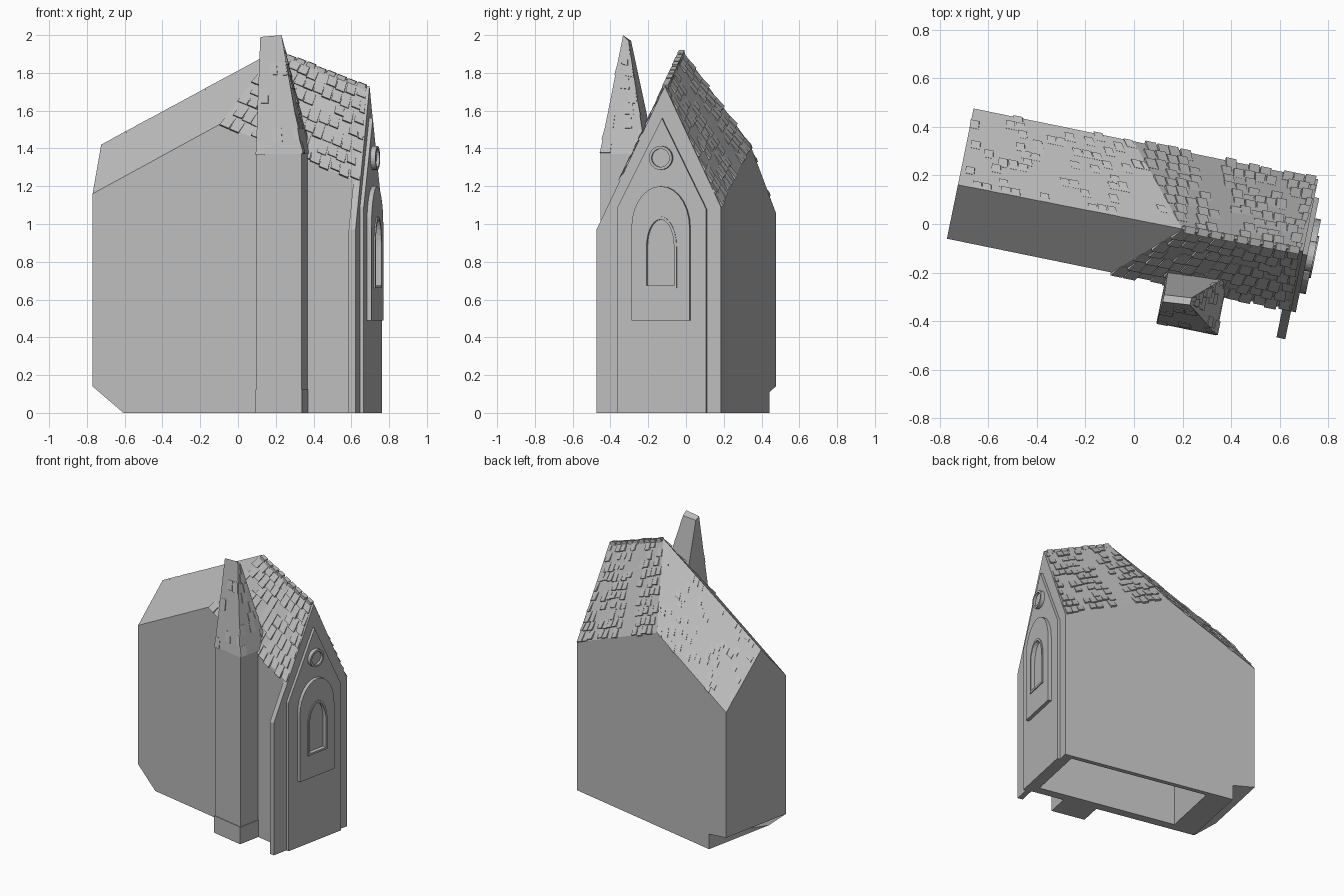
import bpy, bmesh, math, random
from mathutils import Vector, Matrix

random.seed(4)
TURN = math.radians(-11.6)  # the building stands at a slight angle

cube = bpy.data.objects.get("Cube")
if cube:
    bpy.data.objects.remove(cube, do_unlink=True)

stone = bpy.data.materials.new("grey_stone")
stone.use_nodes = True
GREY = (0.5, 0.5, 0.5, 1)
stone.diffuse_color = GREY
stone.node_tree.nodes["Principled BSDF"].inputs["Base Color"].default_value = GREY


def finish(name, bm):
    bmesh.ops.recalc_face_normals(bm, faces=bm.faces)
    mesh = bpy.data.meshes.new(name)
    bm.to_mesh(mesh)
    bm.free()
    mesh.materials.append(stone)
    obj = bpy.data.objects.new(name, mesh)
    obj.rotation_euler.z = TURN
    bpy.context.collection.objects.link(obj)
    return obj


def slab(name, outline, u0, u1):
    """Extrude a (v, z) outline along the length of the building."""
    bm = bmesh.new()
    face = bm.faces.new([bm.verts.new((u0, v, z)) for v, z in outline])
    new = bmesh.ops.extrude_face_region(bm, geom=[face])["geom"]
    bmesh.ops.translate(bm, vec=(u1 - u0, 0, 0),
                        verts=[g for g in new if isinstance(g, bmesh.types.BMVert)])
    return finish(name, bm)


def box(name, u0, u1, v0, v1, z0, z1):
    return slab(name, [(v0, z0), (v1, z0), (v1, z1), (v0, z1)], u0, u1)


def arch(mid, half, bottom, spring, top, steps=14):
    pts = [(mid - half, bottom), (mid + half, bottom)]
    for i in range(steps + 1):
        a = math.pi * i / steps
        pts.append((mid + half * math.cos(a), spring + (top - spring) * math.sin(a)))
    return pts


def cut(obj, cutter):
    cutter.hide_render = True
    cutter.hide_viewport = True
    cutter.display_type = 'WIRE'
    mod = obj.modifiers.new("cut", 'BOOLEAN')
    mod.operation = 'DIFFERENCE'
    mod.solver = 'EXACT'
    mod.object = cutter


# Main body: two side walls that peak in the middle, joined by the roof planes
FRONT, BACK, LOW, HIGH = -0.214, 0.333, -0.742, 0.70
front_wall = [(LOW, .14), (-.575, 0), (HIGH, 0), (HIGH, 1.22), (-.05, 1.53), (LOW, 1.16)]
back_wall = [(LOW, .14), (-.575, .11), (-.575, 0), (HIGH, 0), (HIGH, 1.09), (-.07, 1.42), (LOW, 1.06)]
ridge = [Vector((LOW, .012, 1.42)), Vector((.2, .02, 1.92)), Vector((.69, .03, 1.73))]
bm = bmesh.new()
f = [bm.verts.new((u, FRONT, z)) for u, z in front_wall]
b = [bm.verts.new((u, BACK, z)) for u, z in back_wall]
r = [bm.verts.new(p) for p in ridge]
for loop in (f, b, (f[5], f[4], r[1], r[0]), (f[4], f[3], r[2], r[1]),
             (b[6], b[5], r[1], r[0]), (b[5], b[4], r[2], r[1]),
             (f[0], f[5], r[0], b[6], b[0]), (f[2], f[3], r[2], b[4], b[3]),
             (f[0], f[1], b[1], b[0]), (f[1], b[2], b[1]), (f[1], f[2], b[3], b[2])):
    bm.faces.new(loop)
front_left = [f[i].co.copy() for i in (5, 4)] + [ridge[1], ridge[0]]
front_right = [f[i].co.copy() for i in (4, 3)] + [ridge[2], ridge[1]]
back_left = [b[i].co.copy() for i in (6, 5)] + [ridge[1], ridge[0]]
back_right = [b[i].co.copy() for i in (5, 4)] + [ridge[2], ridge[1]]
body = finish("body", bm)
cut(body, box("hollow_cutter", -.39, .64, -.15, .30, -.1, 1.0))

# Gable end: wide thin wall with a fin, then the raised facade
MID = 0.016
slab("gable_wall", [(-.339, 0), (-.339, .97), (.03, 1.73), (BACK, 1.09), (BACK, 0)], .668, .705)
slab("facade", [(-.222, 0), (-.222, 1.09), (.018, 1.56), (.257, 1.08), (.257, 0)], .69, .725)

# Arched window with a recessed pane
frame = slab("window_frame", arch(MID, .157, .49, .98, 1.2), .71, .75)
cut(frame, slab("pane_cutter", arch(MID, .088, .66, .88, 1.04), .728, .8))
rim = slab("window_rim", arch(MID, .088, .66, .88, 1.04), .72, .757)
cut(rim, slab("rim_cutter", arch(MID, .074, .674, .88, 1.024), .728, .8))


# Round opening above the window
def disc(radius):
    return [(MID + radius * math.cos(i * math.tau / 24), 1.35 + radius * math.sin(i * math.tau / 24))
            for i in range(24)]


ring = slab("round_window", disc(.063), .71, .752)
cut(ring, slab("round_cutter", disc(.048), .735, .8))

# Side tower with plinth and leaning spire
box("tower", .178, .42, -.375, -.15, 0, 1.39)
box("tower_plinth", .172, .423, -.381, -.15, 0, .125)
base = [Vector((.174, -.379, 1.37)), Vector((.424, -.379, 1.37)),
        Vector((.424, -.13, 1.37)), Vector((.174, -.13, 1.37))]
tip = [Vector((.18, -.29, 1.99)), Vector((.293, -.28, 2)),
       Vector((.293, -.25, 1.97)), Vector((.18, -.26, 1.97))]
bm = bmesh.new()
lo, hi = [[bm.verts.new(p) for p in ring_pts] for ring_pts in (base, tip)]
bm.faces.new(lo)
bm.faces.new(hi)
for i in range(4):
    j = (i + 1) % 4
    bm.faces.new((lo[i], lo[j], hi[j], hi[i]))
finish("spire", bm)


# Shingles: small wedges, thick at the lower end, in staggered rows
def shingles(name, quad, rows, width, density, lift=.012, bare=(2, 2)):
    a, b, c, d = quad
    normal = (b - a).cross(d - a).normalized()
    centre = Vector((.1, .06, .8))
    if normal.dot(a - centre) < 0:
        normal.negate()
    bm = bmesh.new()
    for row in range(rows):
        t = row / rows
        start, end = a.lerp(d, t), b.lerp(c, t)
        up_start, up_end = a.lerp(d, t + 1 / rows), b.lerp(c, t + 1 / rows)
        count = max(2, int((end - start).length / width))
        for k in range(count):
            s0 = (k + .5 * (row % 2)) / count
            s1 = min(1, s0 + .9 / count)
            if random.random() > density or bare[0] < s0 < bare[1] or s1 <= s0:
                continue
            drop = random.uniform(-.15, .15)
            low = [start.lerp(end, s) + (up_start - start) * drop for s in (s0, s1)]
            top = [up_start.lerp(up_end, s) for s in (s0, s1)]
            thick = normal * lift * random.uniform(.6, 1.2)
            under = [low[0], low[1], top[1], top[0]]
            bot = [bm.verts.new(p - normal * .012) for p in under]
            cap = [bm.verts.new(p + thick * (1 if i < 2 else .15)) for i, p in enumerate(under)]
            bm.faces.new(bot)
            bm.faces.new(cap)
            for i in range(4):
                j = (i + 1) % 4
                bm.faces.new((bot[i], bot[j], cap[j], cap[i]))
    return finish(name, bm)


shingles("front_shingles", front_right, 7, .055, .85)
shingles("back_shingles", back_right, 10, .05, .85, bare=(.3, .45))
shingles("back_loose_shingles", back_left, 12, .045, .22, lift=.008)
shingles("spire_front_shingles", [base[0], base[1], tip[1], tip[0]], 9, .05, .25, lift=.006)
shingles("spire_side_shingles", [base[1], base[2], tip[2], tip[1]], 9, .05, .35, lift=.006)

# Worn caps along the upper ridge
bm = bmesh.new()
for k in range(9):
    at = ridge[1].lerp(ridge[2], (k + .5) / 9) - Vector((0, 0, random.uniform(.005, .014)))
    size = Matrix.Diagonal((.045, .03, .03, 1))
    bmesh.ops.create_cube(bm, size=1, matrix=Matrix.Translation(at) @ Matrix.Rotation(.37, 4, 'Y') @ size)
finish("ridge_caps", bm)
